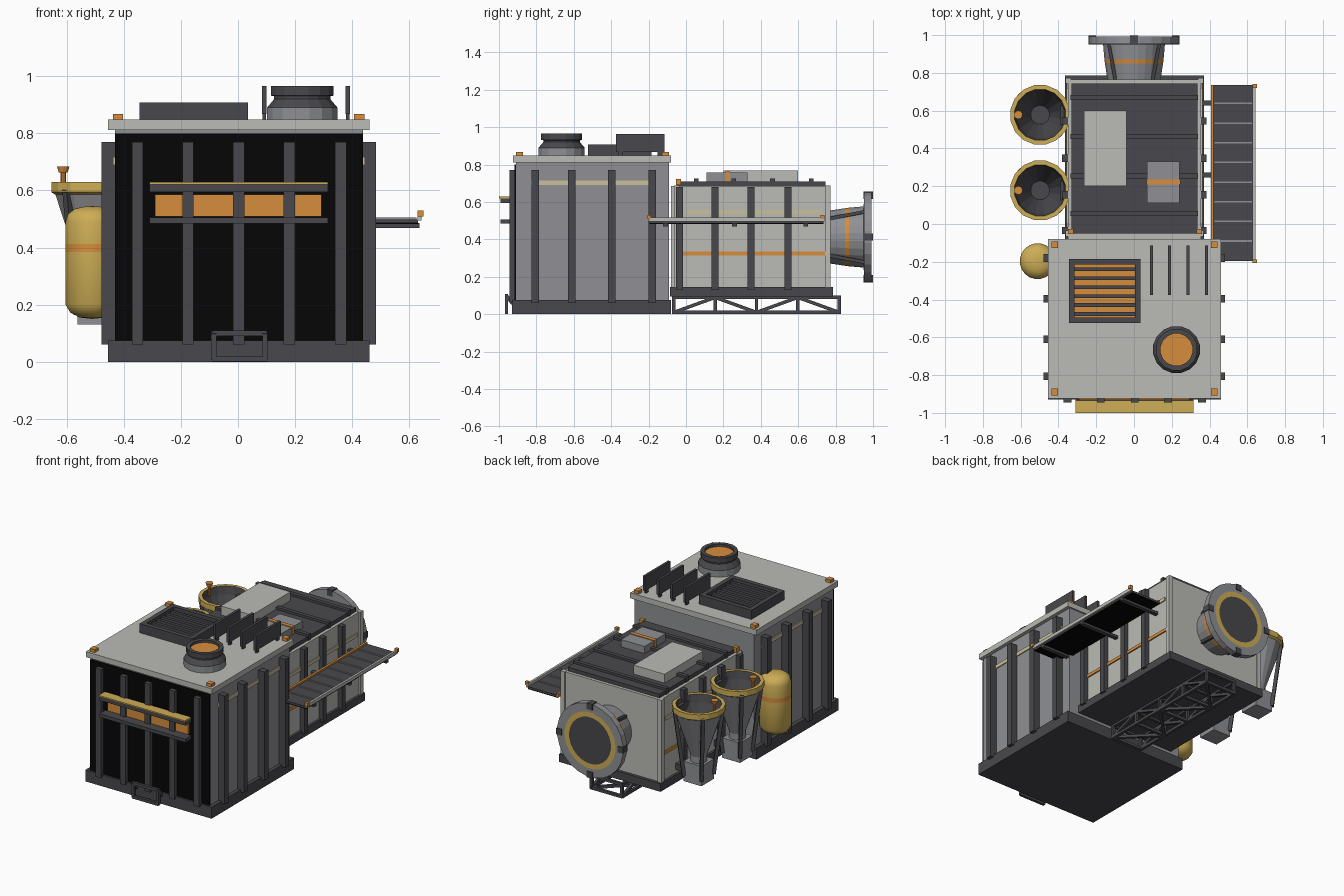
import bpy, bmesh, math
from mathutils import Vector, Matrix

if "Cube" in bpy.data.objects:
    bpy.data.objects.remove(bpy.data.objects["Cube"])


def material(name, r, g, b):
    m = bpy.data.materials.new(name)
    m.diffuse_color = [(c / 255) ** 2.2 for c in (r, g, b)] + [1]
    m.use_nodes = True
    m.node_tree.nodes["Principled BSDF"].inputs["Base Color"].default_value = m.diffuse_color
    return m


DARK = material("dark steel", 74, 74, 78)
LIGHT = material("light grey panel", 186, 186, 180)
MID = material("mid grey panel", 142, 143, 147)
BLACK = material("black", 14, 14, 14)
ORANGE = material("orange", 214, 140, 62)
YELLOW = material("ochre yellow", 204, 172, 86)
CREAM = material("cream stripe", 200, 190, 154)


def finish(name, bm, mats, smooth=False):
    bmesh.ops.recalc_face_normals(bm, faces=bm.faces)
    me = bpy.data.meshes.new(name)
    bm.to_mesh(me)
    bm.free()
    for m in mats:
        me.materials.append(m)
    for p in me.polygons:
        p.use_smooth = smooth
    ob = bpy.data.objects.new(name, me)
    bpy.context.collection.objects.link(ob)
    return ob


def boxes(name, mat, *items):
    """Each item is (x0, x1, y0, y1, z0, z1)."""
    bm = bmesh.new()
    for x0, x1, y0, y1, z0, z1 in items:
        m = Matrix.Translation(((x0 + x1) / 2, (y0 + y1) / 2, (z0 + z1) / 2)) @ \
            Matrix.Diagonal((x1 - x0, y1 - y0, z1 - z0, 1))
        bmesh.ops.create_cube(bm, size=1, matrix=m)
    return finish(name, bm, [mat])


def beams(name, mat, t, *pairs):
    """Square bars running between pairs of points."""
    bm = bmesh.new()
    for a, b in pairs:
        a, b = Vector(a), Vector(b)
        d = b - a
        m = Matrix.Translation((a + b) / 2) @ d.to_track_quat('Z', 'Y').to_matrix().to_4x4() @ \
            Matrix.Diagonal((t, t, d.length + t * 0.5, 1))
        bmesh.ops.create_cube(bm, size=1, matrix=m)
    return finish(name, bm, [mat])


def lathe(name, profile, mats, n, loc, along_y=False, smooth=False):
    """Revolve (radius, height, material index of the next band) points."""
    bm = bmesh.new()
    rings = [[bm.verts.new((r * math.cos(2 * math.pi * (i + .5) / n),
                            r * math.sin(2 * math.pi * (i + .5) / n), z))
              for i in range(n)] for r, z, _ in profile]
    for k in range(len(rings) - 1):
        for i in range(n):
            j = (i + 1) % n
            f = bm.faces.new((rings[k][i], rings[k][j], rings[k + 1][j], rings[k + 1][i]))
            f.material_index = profile[k][2]
    bmesh.ops.remove_doubles(bm, verts=bm.verts, dist=1e-5)
    if along_y:
        bm.transform(Matrix.Rotation(-math.pi / 2, 4, 'X'))
    bm.transform(Matrix.Translation(loc))
    return finish(name, bm, mats, smooth)


# ---- front container ----
boxes("front_body", MID, (-.43, .437, -.91, -.09, .07, .815))
boxes("front_wall", BLACK, (-.43, .437, -.918, -.909, .07, .8))
boxes("front_base", DARK, (-.455, .46, -.93, -.08, 0, .075))
boxes("front_roof", LIGHT, (-.455, .46, -.925, -.08, .812, .848))
boxes("front_ribs", DARK, *[(x - .02, x + .02, -.945, -.91, .06, .77)
                            for x in (-.352, -.175, .003, .18, .36)])
for side, xa, xb in (("left", -.478, -.43), ("right", .437, .483)):
    boxes(side + "_front_ribs", DARK, *[(xa, xb, y - .02, y + .02, .06, .77)
                                        for y in (-.807, -.61, -.396, -.18)])
boxes("front_body_stripes", CREAM, (-.436, -.43, -.83, -.16, .69, .715),
      (.437, .443, -.83, -.16, .69, .715))
boxes("front_window", ORANGE, (-.29, .293, -.934, -.91, .508, .585))
boxes("window_bars", DARK, (-.31, .315, -.993, -.93, .594, .62), (-.31, .315, -.993, -.93, .484, .506))
boxes("window_hazard_strip", YELLOW, (-.31, .315, -1, -.935, .62, .629))
beams("front_step", DARK, .018, ((-.085, -.96, .01), (-.085, -.96, .1)), ((.095, -.96, .01), (.095, -.96, .1)),
      ((-.085, -.96, .1), (.095, -.96, .1)), ((-.085, -.96, .01), (.095, -.96, .01)),
      ((-.085, -.96, .1), (-.085, -.93, .06)), ((.095, -.96, .1), (.095, -.93, .06)))

# ---- front roof fittings ----
boxes("roof_corner_lamps", ORANGE, *[(x - .018, x + .018, y - .018, y + .018, .848, .868)
                                     for x in (-.42, .425) for y in (-.11, -.89)])
boxes("vent_frame", DARK, (-.345, .035, -.525, -.495, .845, .908), (-.345, .035, -.215, -.185, .845, .908),
      (-.345, -.315, -.5, -.21, .845, .908), (.005, .035, -.5, -.21, .845, .908))
boxes("vent_glow", ORANGE, (-.32, .01, -.5, -.21, .848, .875))
boxes("vent_slats", DARK, *[(-.32, .01, y - .01, y + .01, .875, .892)
                            for y in [-.477 + .0475 * i for i in range(6)]])
boxes("roof_fins", DARK, *[(x - .008, x + .008, -.375, -.115, .868, .965) for x in (.092, .188, .285, .384)])
boxes("fin_feet", DARK, *[(x - .006, x + .006, y - .012, y + .012, .84, .87)
                          for x in (.092, .188, .285, .384) for y in (-.35, -.14)])
lathe("exhaust_stack", [(.126, .845, 0), (.126, .89, 1), (.1, .92, 1), (.1, .93, 1), (.112, .932, 1),
                        (.112, .966, 1), (.086, .966, 1), (.086, .95, 2), (0, .95, 2)],
      [MID, DARK, ORANGE], 16, (.225, -.665, 0))

# ---- rear container ----
boxes("rear_body", LIGHT, (-.35, .355, -.08, .765, .14, .685))
boxes("rear_corner_posts", LIGHT, *[(x - .015, x + .015, y - .015, y + .015, .14, .688)
                                    for x in (-.348, .353) for y in (-.05, .758)])
boxes("rear_base", DARK, (-.365, .37, -.085, .785, .095, .147))
for side, xa, xb in (("left", -.38, -.345), ("right", .35, .385)):
    boxes(side + "_rear_ribs", DARK, *[(xa, xb, y - .019, y + .019, .13, .68)
                                       for y in (-.035, .155, .348, .545)])
boxes("rear_orange_stripes", ORANGE, (-.358, -.35, -.05, .765, .315, .335), (.355, .363, -.05, .765, .315, .335))
boxes("rear_cream_stripes", CREAM, (-.357, -.35, 0, .72, .535, .558), (.355, .362, 0, .72, .535, .558))
boxes("rear_roof_deck", DARK, (-.33, .335, -.05, .745, .68, .71))
boxes("rear_roof_ribs", DARK, *[(-.335, .34, y - .013, y + .013, .68, .725) for y in (.67, .463, .255, .055)])
boxes("roof_hatch", LIGHT, (-.265, -.04, .2, .6, .7, .768))
boxes("roof_box", MID, (.07, .24, .11, .33, .7, .757))
boxes("roof_box_band", ORANGE, (.065, .245, .21, .236, .705, .762))
boxes("rear_roof_lamps", ORANGE, *[(x - .014, x + .014, -.054, -.026, .69, .722) for x in (-.335, .345)])

# ---- rear nozzle ----
lathe("rear_nozzle", [(0, .75, 0), (.14, .75, 0), (.155, .85, 1), (.158, .872, 0), (.165, .95, 0),
                      (.24, .952, 0), (.24, .993, 0), (.185, .993, 2), (.152, .993, 3), (0, .993, 3)],
      [MID, ORANGE, YELLOW, DARK], 24, (0, 0, .413), along_y=True)
dirs = [(math.cos(a), math.sin(a)) for a in [math.pi / 4 + i * math.pi / 2 for i in range(4)]]
beams("nozzle_struts", DARK, .018, *[((.14 * c, .765, .413 + .14 * s), (.19 * c, .955, .413 + .19 * s))
                                     for c, s in dirs])
boxes("flange_clamps", DARK, *[(x - .02, x + .02, .95, .999, z - .02, z + .02)
                               for x, z in ((0, .637), (0, .19), (-.222, .413), (.222, .413))])

# ---- left hoppers ----
for label, y in (("rear", .578), ("front", .178)):
    cx = -.497
    lathe(label + "_hopper", [(0, .25, 0), (.05, .25, 0), (.05, .3, 0), (.145, .585, 1), (.16, .594, 1),
                              (.16, .63, 1), (.137, .63, 2), (.125, .58, 2), (.05, .42, 2), (0, .42, 2)],
          [MID, YELLOW, DARK], 16, (cx, y, 0))
    boxes(label + "_hopper_outlet", MID, (cx - .065, cx + .065, y - .065, y + .065, .13, .26))
    beams(label + "_hopper_legs", DARK, .022, *[((cx + .146 * c, y + .146 * s, .6), (cx + .09 * c, y + .09 * s, .17))
                                                for c, s in dirs])
    boxes(label + "_hopper_brackets", DARK, (-.39, -.345, y - .05, y + .05, .53, .6),
          (-.45, -.345, y - .03, y + .03, .17, .21))
    lathe(label + "_hopper_lamp", [(0, .6, 0), (.01, .6, 0), (.01, .662, 0), (.016, .662, 0),
                                   (.023, .684, 0), (0, .684, 0)], [ORANGE], 10, (-.612, y, 0))

# ---- left tank ----
tank = [(0, .15), (.045, .155), (.078, .172), (.095, .2), (.095, .385), (.095, .413), (.095, .49),
        (.086, .518), (.06, .537), (.03, .543), (0, .545)]
lathe("gas_tank", [(r, z, 1 if z == .385 else 0) for r, z in tank], [YELLOW, ORANGE], 20,
      (-.51, -.197, 0), smooth=True)
boxes("tank_brackets", DARK, (-.45, -.425, -.23, -.165, .22, .25), (-.45, -.425, -.23, -.165, .45, .48))

# ---- right walkway ----
boxes("walkway_deck", DARK, (.415, .63, -.195, .735, .488, .499))
boxes("walkway_underside", BLACK, (.415, .63, -.195, .735, .483, .488))
boxes("walkway_rungs", MID, *[(.425, .625, y - .004, y + .004, .498, .505)
                              for y in [-.09 + .104 * i for i in range(8)]])
boxes("walkway_rail", LIGHT, (.628, .642, -.2, .74, .495, .517))
boxes("walkway_edge", ORANGE, (.408, .422, -.195, .735, .488, .51))
boxes("walkway_lamps", ORANGE, *[(.628, .65, y - .01, y + .01, .508, .53) for y in (-.197, .73)])
boxes("walkway_brackets", DARK, *[(.35, .635, y - .013, y + .013, .468, .486) for y in (-.11, .26, .64)])

# ---- underframe truss ----
nodes = [-.065 + .221 * i for i in range(5)]
bars = []
for x in (-.11, .11):
    bars += [((x, -.07, .01), (x, .815, .01)), ((x, -.07, .09), (x, .815, .09))]
    bars += [((x, y, .01), (x, y, .09)) for y in nodes]
    bars += [((x, nodes[i], .01 + .08 * (i % 2)), (x, nodes[i + 1], .09 - .08 * (i % 2))) for i in range(4)]
bars += [((-.11, y, z), (.11, y, z)) for y in nodes for z in (.01, .09)]
bars += [((-.11 if i % 2 else .11, nodes[i], .01), (.11 if i % 2 else -.11, nodes[i + 1], .01)) for i in range(4)]
beams("underframe_truss", DARK, .018, *bars)
